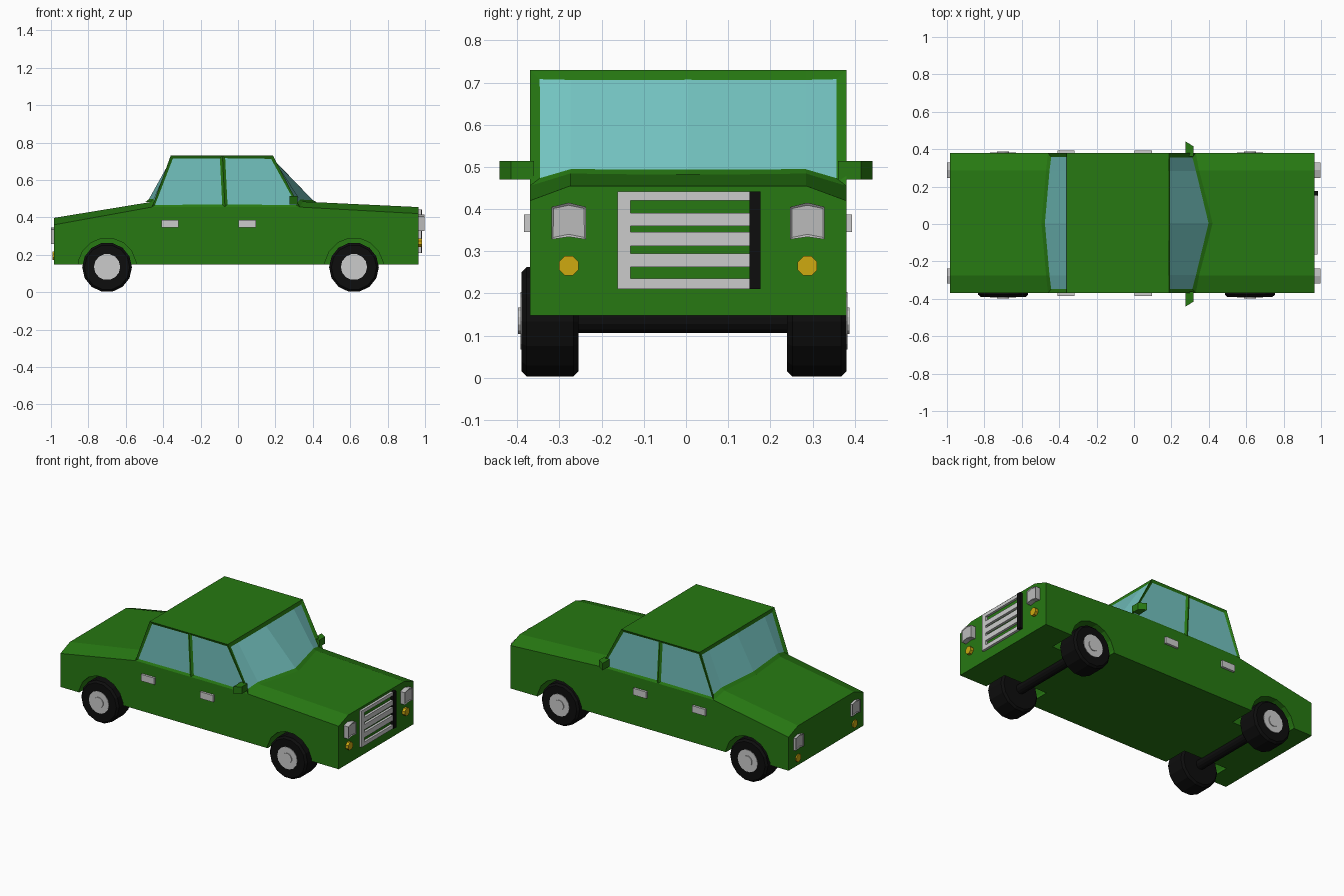
import bpy, bmesh
from math import pi, cos, sin
from mathutils import Vector, Matrix

if "Cube" in bpy.data.objects:
    bpy.data.objects.remove(bpy.data.objects["Cube"])

YC = 0.005   # body centre line
HW = 0.375   # body half width


def material(name, rgb):
    m = bpy.data.materials.new(name)
    m.diffuse_color = (*rgb, 1)
    m.use_nodes = True
    m.node_tree.nodes["Principled BSDF"].inputs["Base Color"].default_value = m.diffuse_color
    return m


GREEN = material("green_paint", (0.02, 0.19, 0.006))
GLASS = material("glass", (0.17, 0.54, 0.52))
BLACK = material("black_rubber", (0.004, 0.004, 0.004))
AMBER = material("amber", (0.62, 0.40, 0.005))
LAMP = material("lamp", (0.5, 0.5, 0.5))


def finish(name, bm, *mats):
    me = bpy.data.meshes.new(name)
    bm.to_mesh(me)
    bm.free()
    for m in mats:
        if m:
            me.materials.append(m)
    ob = bpy.data.objects.new(name, me)
    bpy.context.collection.objects.link(ob)
    return ob


def box(name, lo, hi, mat=None):
    lo, hi = Vector(lo), Vector(hi)
    bm = bmesh.new()
    bmesh.ops.create_cube(bm, size=1, matrix=Matrix.Translation((lo + hi) / 2)
                          @ Matrix.Diagonal((*(hi - lo), 1)))
    return finish(name, bm, mat)


def prism(name, pts, vec, mat=None, inset=0):
    """Extrude a flat outline along vec, with an optional recessed outer face."""
    bm = bmesh.new()
    base = bm.faces.new([bm.verts.new(p) for p in pts])
    ext = bmesh.ops.extrude_face_region(bm, geom=[base], use_keep_orig=True)["geom"]
    bmesh.ops.translate(bm, vec=vec, verts=[e for e in ext if isinstance(e, bmesh.types.BMVert)])
    bmesh.ops.recalc_face_normals(bm, faces=bm.faces)
    if inset:
        cap = [e for e in ext if isinstance(e, bmesh.types.BMFace)]
        bmesh.ops.inset_individual(bm, faces=cap, thickness=inset, depth=-0.004)
    return finish(name, bm, mat)


def cylinder(name, x, y0, y1, z, r, n, mat=None, bevel=0):
    """Cylinder along y."""
    bm = bmesh.new()
    bmesh.ops.create_cone(bm, cap_ends=True, segments=n, radius1=r, radius2=r, depth=abs(y1 - y0),
                          matrix=Matrix.Translation((x, (y0 + y1) / 2, z))
                          @ Matrix.Rotation(pi / 2, 4, 'X') @ Matrix.Rotation(pi / n, 4, 'Z'))
    if bevel:
        rims = [e for e in bm.edges if abs(e.verts[0].co.y - e.verts[1].co.y) < 1e-4]
        bmesh.ops.bevel(bm, geom=rims, offset=bevel, segments=1, affect='EDGES')
    return finish(name, bm, mat)


def loft(sections):
    """Skin closed rings; returns the bmesh, the vertex rings and the faces per strip."""
    bm = bmesh.new()
    rings = [[bm.verts.new(p) for p in s] for s in sections]
    n = len(rings[0])
    strips = [[bm.faces.new((a[i], a[(i + 1) % n], b[(i + 1) % n], b[i]))
               for a, b in zip(rings, rings[1:])] for i in range(n)]
    return bm, rings, strips


# lower body: stations of (x, shoulder height, top height)
stations = [(-0.985, 0.36, 0.397), (-0.46, 0.455, 0.483), (0.33, 0.455, 0.485), (0.965, 0.42, 0.455)]
bm, rings, _ = loft([[(x, YC - HW, 0.148), (x, YC - HW, s), (x, YC - 0.28, t),
                      (x, YC + 0.28, t), (x, YC + HW, s), (x, YC + HW, 0.148)]
                     for x, s, t in stations])
bm.faces.new(rings[0])
bm.faces.new(rings[-1])
bmesh.ops.recalc_face_normals(bm, faces=bm.faces)
body = finish("body", bm, GREEN)

# cabin: sections across y, windows inset into its faces
sections = []
for y, xr, xf, z in [(-HW, -0.46, 0.33, 0.455), (-0.28, -0.47, 0.352, 0.482), (0, -0.495, 0.42, 0.482),
                     (0.28, -0.47, 0.352, 0.482), (HW, -0.46, 0.33, 0.455)]:
    y += YC
    sections.append([(xr, y, z), (-0.36, y, 0.73), (-0.083, y, 0.73),
                     (0.187, y, 0.73), (xf, y, z), (-0.07, y, z)])
bm, rings, strips = loft(sections)
sides = []
for r in (rings[0], rings[-1]):
    sides += [bm.faces.new((r[0], r[1], r[2], r[5])), bm.faces.new((r[5], r[2], r[3], r[4]))]
bmesh.ops.recalc_face_normals(bm, faces=bm.faces)
bmesh.ops.delete(bm, geom=strips[4] + strips[5], context='FACES_ONLY')
bmesh.ops.inset_individual(bm, faces=sides, thickness=0.02, depth=-0.008)
for screen in (strips[0], strips[3]):
    bmesh.ops.inset_region(bm, faces=screen, thickness=0.022, depth=-0.01,
                           use_even_offset=True, use_boundary=True)
for f in sides + strips[0] + strips[3]:
    f.material_index = 1
finish("cabin", bm, GREEN, GLASS)

# wheels, axles and wheel arches
for end, x in (("rear", -0.70), ("front", 0.62)):
    cylinder(end + "_axle", x, -0.3, 0.3, 0.135, 0.03, 12, BLACK)
    for side, inner, outer in ((-1, -0.255, -0.39), (1, 0.24, 0.38)):
        tag = end + ("_right" if side < 0 else "_left")
        cylinder(tag + "_tyre", x, inner, outer, 0.133, 0.133, 14, BLACK, 0.012)
        cylinder(tag + "_hub", x, outer - side * 0.03, outer + side * 0.003, 0.135, 0.07, 14)
        cylinder(tag + "_hub_cap", x, outer - side * 0.03, outer + side * 0.008, 0.135, 0.033, 12)
        cutter = cylinder(tag + "_arch_cutter", x, side * 0.21, side * 0.5, 0.133, 0.157, 16, GREEN)
        cutter.hide_render = True
        cutter.hide_set(True)
        mod = body.modifiers.new(tag + "_arch", 'BOOLEAN')
        mod.operation = 'DIFFERENCE'
        mod.solver = 'EXACT'
        mod.object = cutter

# parts repeated on both sides
for side in (-1, 1):
    tag = "right" if side < 0 else "left"
    wall = YC + side * HW
    # door handles
    for pos, x in (("rear", -0.41), ("front", 0.003)):
        ys = sorted((wall - side * 0.01, wall + side * 0.014))
        box(f"{tag}_{pos}_door_handle", (x, ys[0], 0.345), (x + 0.092, ys[1], 0.387))
    # door mirror
    prism(tag + "_door_mirror", [(0.275, side * 0.36, 0.47), (0.318, side * 0.36, 0.47),
                                 (0.318, side * 0.415, 0.47), (0.275, side * 0.442, 0.47)],
          (0, 0, 0.044), GREEN)
    # head and tail lamps with round indicators below
    yl = YC + side * 0.283
    for name, x0, dx, dz in (("head", 0.955, 0.042, 0), ("tail", -0.975, -0.025, -0.07)):
        outline = [(-0.041, 0.328), (0, 0.334), (0.041, 0.328), (0.041, 0.405), (0, 0.415), (-0.041, 0.405)]
        prism(f"{tag}_{name}_lamp", [(x0, yl + y, z + dz) for y, z in outline], (dx, 0, 0), LAMP, 0.006)
        ring = [(x0, yl + 0.025 * cos(a * pi / 4 + pi / 8), 0.265 + dz + 0.025 * sin(a * pi / 4 + pi / 8))
                for a in range(8)]
        prism(f"{tag}_{name}_indicator", ring, (dx * 0.7, 0, 0), AMBER)

# grille
for i, (z0, z1) in enumerate([(0.21, 0.235), (0.262, 0.295), (0.312, 0.345), (0.36, 0.39), (0.42, 0.441)]):
    box(f"grille_bar_{i + 1}", (0.955, -0.135, z0), (0.98, 0.152, z1))
box("grille_post", (0.955, -0.163, 0.21), (0.98, -0.132, 0.441))
box("grille_dark_post", (0.955, 0.15, 0.21), (0.985, 0.177, 0.441), BLACK)
